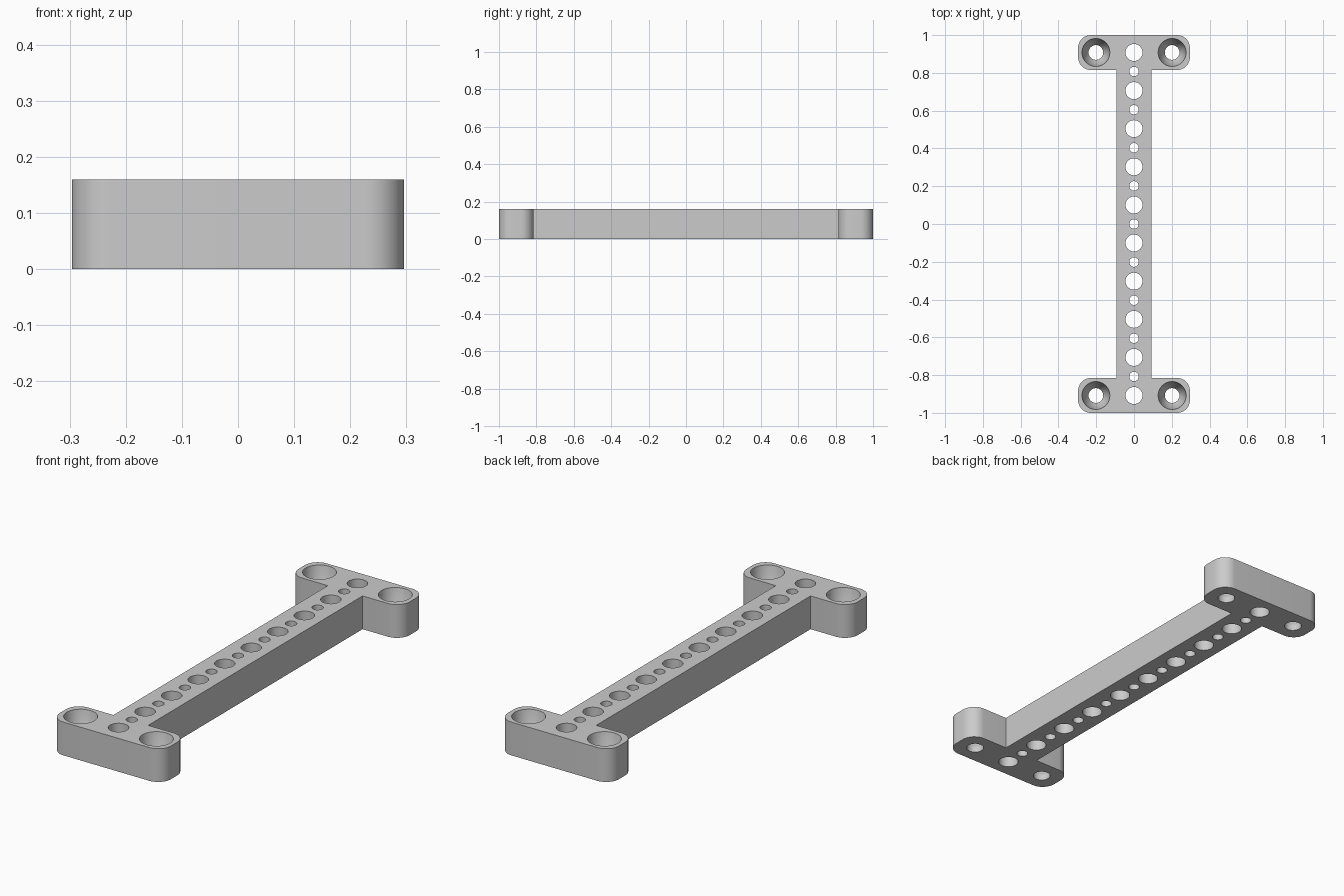
import bpy, bmesh, math

cube = bpy.data.objects.get("Cube")
if cube:
    bpy.data.objects.remove(cube, do_unlink=True)

HEIGHT = 0.16
PITCH = 0.2018          # spacing of the large holes
BAR_X = 0.0925          # half width of the bar
FLANGE_X = 0.296        # half width of the end flanges
FLANGE_Y = 0.815        # inner edge of the end flanges
CORNER = 0.068
SEGMENTS = 48

grey = bpy.data.materials.new("plain grey")
grey.use_nodes = True
colour = (0.6, 0.6, 0.6, 1)
grey.diffuse_color = colour
grey.node_tree.nodes["Principled BSDF"].inputs["Base Color"].default_value = colour


def make_object(name, bm):
    mesh = bpy.data.meshes.new(name)
    bmesh.ops.recalc_face_normals(bm, faces=bm.faces)
    bm.to_mesh(mesh)
    bm.free()
    mesh.materials.append(grey)
    obj = bpy.data.objects.new(name, mesh)
    bpy.context.collection.objects.link(obj)
    return obj


def arc(cx, cy, start):
    """Quarter-circle corner, counter-clockwise from the start angle."""
    steps = 12
    angles = [math.radians(start + 90 * i / steps) for i in range(steps + 1)]
    return [(cx + CORNER * math.cos(a), cy + CORNER * math.sin(a)) for a in angles]


def add_spindle(bm, x, y, rings):
    """Closed round cutter through the given (radius, height) rings."""
    loops = []
    for r, z in rings:
        loops.append([bm.verts.new((x + r * math.cos(math.tau * i / SEGMENTS),
                                    y + r * math.sin(math.tau * i / SEGMENTS), z))
                      for i in range(SEGMENTS)])
    for low, high in zip(loops, loops[1:]):
        for i in range(SEGMENTS):
            j = (i + 1) % SEGMENTS
            bm.faces.new((low[i], low[j], high[j], high[i]))
    bm.faces.new(loops[0][::-1])
    bm.faces.new(loops[-1])


# I-shaped body: half the outline, the other half by a half turn
cx = FLANGE_X - CORNER
half = [(BAR_X, FLANGE_Y)]
half += arc(cx, FLANGE_Y + CORNER, -90)
half += arc(cx, 1 - CORNER, 0)
half += arc(-cx, 1 - CORNER, 90)
half += arc(-cx, FLANGE_Y + CORNER, 180)
half += [(-BAR_X, FLANGE_Y)]
outline = half + [(-x, -y) for x, y in half]

bm = bmesh.new()
base = bm.faces.new([bm.verts.new((x, y, 0)) for x, y in outline])
top = bmesh.ops.extrude_face_region(bm, geom=[base])["geom"]
bmesh.ops.translate(bm, vec=(0, 0, HEIGHT),
                    verts=[v for v in top if isinstance(v, bmesh.types.BMVert)])
body = make_object("mounting_bracket", bm)

# Row of alternating large and small holes, and tapered screw holes in the corners
bm = bmesh.new()
for k in range(-9, 10):
    radius = 0.045 if k % 2 else 0.025
    add_spindle(bm, 0, k * PITCH / 2, [(radius, -0.05), (radius, HEIGHT + 0.05)])
for sx in (-1, 1):
    for sy in (-1, 1):
        add_spindle(bm, sx * PITCH, sy * 4.5 * PITCH,
                    [(0.039, -0.05), (0.039, 0.03), (0.058, 0.06),
                     (0.074, HEIGHT), (0.074, HEIGHT + 0.05)])
cutter = make_object("hole_cutter", bm)

cut = body.modifiers.new("holes", "BOOLEAN")
cut.operation = "DIFFERENCE"
cut.solver = "EXACT"
cut.object = cutter
bpy.context.view_layer.objects.active = body
body.select_set(True)
bpy.ops.object.modifier_apply(modifier=cut.name)
bpy.data.objects.remove(cutter, do_unlink=True)

bpy.ops.object.shade_smooth_by_angle(angle=math.radians(30))
